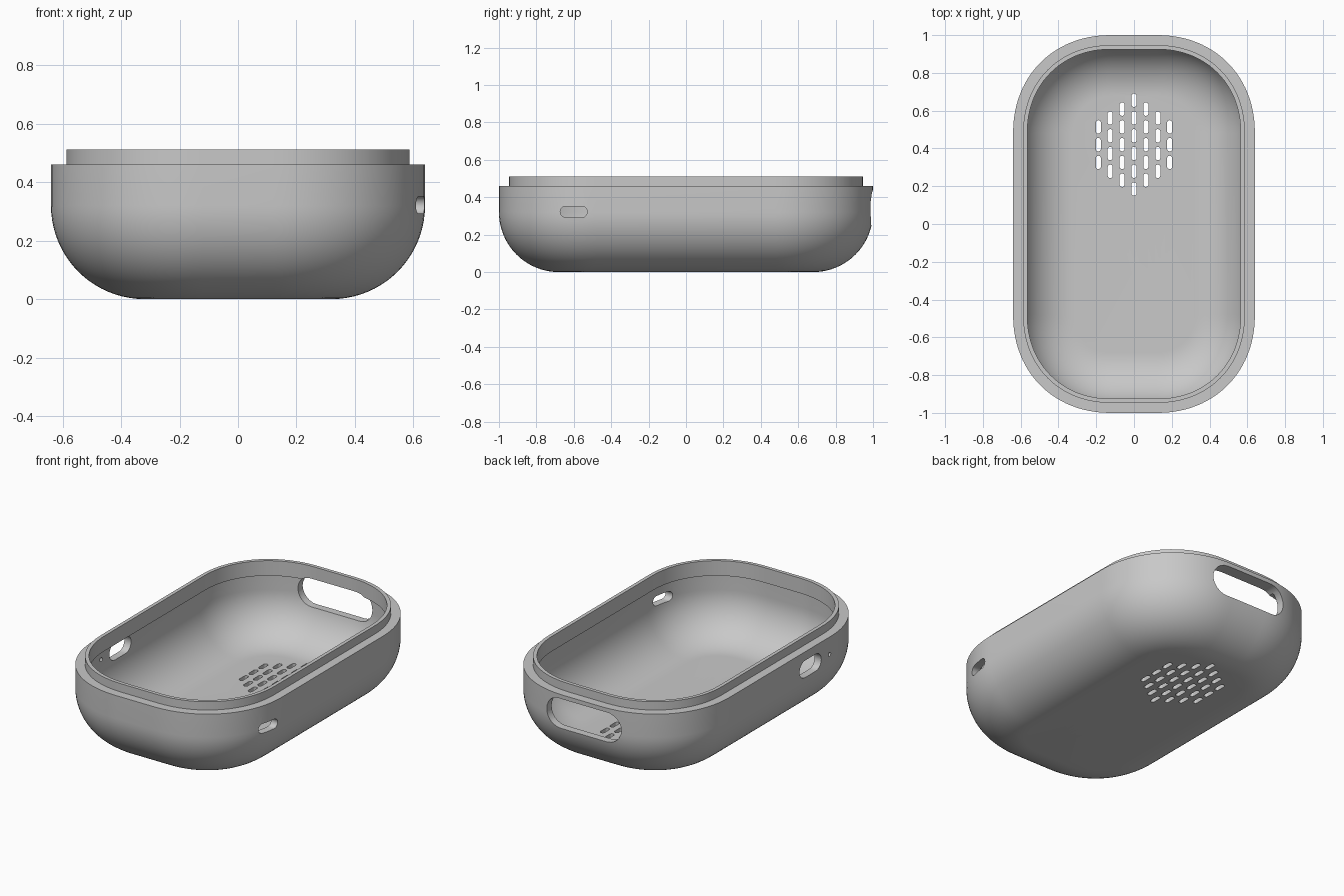
import bpy, bmesh, math
from mathutils import Vector

if "Cube" in bpy.data.objects:
    bpy.data.objects.remove(bpy.data.objects["Cube"], do_unlink=True)

HALF_X, HALF_Y, CORNER = 0.64, 1.0, 0.52
WALL, FILLET, SHOULDER, RIM = 0.045, 0.32, 0.461, 0.512
LIP_OUT, LIP_IN, LIP_BASE = 0.053, 0.075, 0.42

grey = bpy.data.materials.new("plain grey")
grey.use_nodes = True
colour = (0.58, 0.58, 0.58, 1)
grey.diffuse_color = colour
grey.node_tree.nodes["Principled BSDF"].inputs["Base Color"].default_value = colour


def make_object(name, bm):
    bmesh.ops.recalc_face_normals(bm, faces=bm.faces)
    mesh = bpy.data.meshes.new(name)
    bm.to_mesh(mesh)
    bm.free()
    mesh.materials.append(grey)
    obj = bpy.data.objects.new(name, mesh)
    bpy.context.collection.objects.link(obj)
    return obj


def outline(inset, steps=24, power=2 / 2.12):
    """Soft-cornered rectangle, moved inwards by inset."""
    r = CORNER - inset
    cx, cy = HALF_X - CORNER, HALF_Y - CORNER
    points = []
    for quarter in range(4):
        for i in range(steps + 1):
            a = math.pi / 2 * (quarter + i / steps)
            c, s = math.cos(a), math.sin(a)
            sx = 1 if quarter in (0, 3) else -1
            sy = 1 if quarter < 2 else -1
            points.append((sx * (cx + r * abs(c) ** power),
                           sy * (cy + r * abs(s) ** power)))
    return points


def stadium(bm, centre, length, height, depth, along, through):
    """Prism with round ends: long axis along, pushed through the wall."""
    along, through = Vector(along), Vector(through)
    across = through.cross(along)
    r, half, steps = height / 2, (length - height) / 2, 12
    ring = []
    for side in (1, -1):
        for i in range(steps + 1):
            a = math.pi * (i / steps - 0.5)
            ring.append(side * (along * (half + r * math.cos(a)) + across * r * math.sin(a)))
    ends = [[bm.verts.new(Vector(centre) + p + through * d) for p in ring]
            for d in (-depth / 2, depth / 2)]
    bm.faces.new(ends[0])
    bm.faces.new(ends[1])
    for i in range(len(ring)):
        j = (i + 1) % len(ring)
        bm.faces.new((ends[0][i], ends[0][j], ends[1][j], ends[1][i]))


# Shell section: outer fillet, shoulder, raised lip overhanging the thin wall
ARC = 20
angles = [math.pi / 2 * i / ARC for i in range(ARC + 1)]
section = [(FILLET * (1 - math.sin(a)), FILLET * (1 - math.cos(a))) for a in angles]
section += [(0, SHOULDER), (LIP_OUT, SHOULDER), (LIP_OUT, RIM),
            (LIP_IN, RIM), (LIP_IN, LIP_BASE), (WALL, LIP_BASE)]
section += [(WALL + (FILLET - WALL) * (1 - math.sin(a)),
             WALL + (FILLET - WALL) * (1 - math.cos(a))) for a in reversed(angles)]

bm = bmesh.new()
rings = [[bm.verts.new((x, y, z)) for x, y in outline(inset)] for inset, z in section]
for low, high in zip(rings, rings[1:]):
    for i in range(len(low)):
        j = (i + 1) % len(low)
        bm.faces.new((low[i], low[j], high[j], high[i]))
bm.faces.new(rings[0])
bm.faces.new(rings[-1])
shell = make_object("case_shell", bm)

# Openings in the walls
X, Y, Z = (1, 0, 0), (0, 1, 0), (0, 0, 1)
bm = bmesh.new()
stadium(bm, (0, HALF_Y, 0.343), 0.505, 0.185, 0.4, X, Y)         # back port
stadium(bm, (HALF_X, -0.6, 0.322), 0.145, 0.059, 0.4, Y, X)      # left slot
stadium(bm, (-HALF_X, -0.29, 0.355), 0.21, 0.105, 0.4, Y, X)     # right slot
stadium(bm, (-HALF_X, -0.475, 0.355), 0.0245, 0.024, 0.4, Y, X)  # right pinhole

# Vent slots in the floor, in a hexagonal field
for column in range(-3, 4):
    count = 6 - abs(column)
    for row in range(count):
        y = 0.42 + (row - (count - 1) / 2) * 0.094
        stadium(bm, (column * 0.063, y, 0.02), 0.071, 0.027, 0.2, Y, Z)
cutter = make_object("opening_cutter", bm)
cutter.hide_render = True

cut = shell.modifiers.new("openings", "BOOLEAN")
cut.operation = "DIFFERENCE"
cut.solver = "EXACT"
cut.object = cutter
bpy.context.view_layer.objects.active = shell
shell.select_set(True)
bpy.ops.object.modifier_apply(modifier=cut.name)
bpy.data.objects.remove(cutter, do_unlink=True)
bpy.ops.object.shade_smooth_by_angle(angle=math.radians(30))
